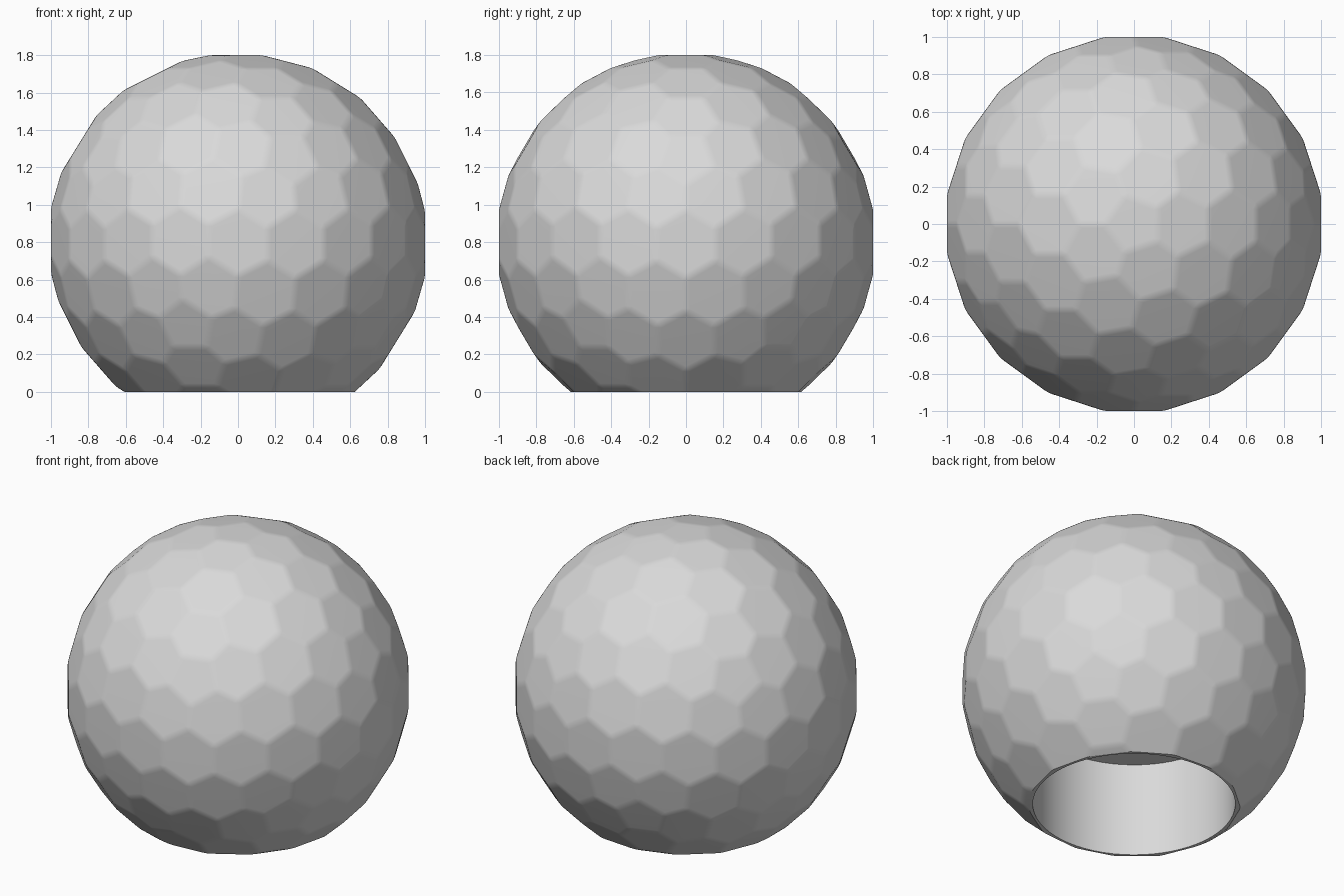
import bpy, bmesh, math
from mathutils import Vector

if "Cube" in bpy.data.objects:
    bpy.data.objects.remove(bpy.data.objects["Cube"])

CENTRE_Z = 0.80      # centre of the unit ball
HOLE_R = 0.595       # round socket in the base
HOLE_TOP = 0.61

mat = bpy.data.materials.new("light grey")
mat.diffuse_color = (0.7, 0.7, 0.7, 1)
mat.use_nodes = True
mat.node_tree.nodes["Principled BSDF"].inputs["Base Color"].default_value = mat.diffuse_color

# Triangulated sphere whose dual gives the hexagon and pentagon facets
ico = bmesh.new()
bmesh.ops.create_icosphere(ico, subdivisions=3, radius=1)
for v in ico.verts:
    v.co.normalize()
ico.normal_update()
ico.faces.index_update()

# Each triangle becomes a corner where three tangent planes meet
bm = bmesh.new()
corners = []
for f in ico.faces:
    d = f.normal.dot(f.verts[0].co)
    corners.append(bm.verts.new(f.normal / d))
for v in ico.verts:
    n = v.co
    a = n.orthogonal().normalized()
    b = n.cross(a)
    ring = sorted((corners[f.index] for f in v.link_faces),
                  key=lambda c: math.atan2(c.co.dot(b), c.co.dot(a)))
    bm.faces.new(ring)
ico.free()

# Soften the ridges between facets
bmesh.ops.bevel(bm, geom=bm.edges[:], offset=0.022, segments=2, profile=0.5,
                affect='EDGES', clamp_overlap=True)

# Lift to height and slice off the flat base
bmesh.ops.translate(bm, verts=bm.verts[:], vec=Vector((0, 0, CENTRE_Z)))
bmesh.ops.bisect_plane(bm, geom=bm.verts[:] + bm.edges[:] + bm.faces[:], dist=1e-5,
                       plane_co=(0, 0, 0), plane_no=(0, 0, -1), clear_outer=True)
bmesh.ops.holes_fill(bm, edges=[e for e in bm.edges if e.is_boundary], sides=0)
bmesh.ops.recalc_face_normals(bm, faces=bm.faces[:])
mesh = bpy.data.meshes.new("faceted_ball")
bm.to_mesh(mesh)
bm.free()
mesh.materials.append(mat)
ball = bpy.data.objects.new("faceted_ball", mesh)
bpy.context.collection.objects.link(ball)

# Socket bored up from the base
bpy.ops.mesh.primitive_cylinder_add(vertices=64, radius=HOLE_R, depth=HOLE_TOP + 0.5,
                                    location=(0, 0, (HOLE_TOP - 0.5) / 2))
cutter = bpy.context.object
cutter.name = "socket_cutter"
cutter.data.materials.append(mat)
cutter.hide_render = True

bpy.ops.object.select_all(action='DESELECT')
ball.select_set(True)
bpy.context.view_layer.objects.active = ball
cut = ball.modifiers.new("socket", 'BOOLEAN')
cut.operation = 'DIFFERENCE'
cut.solver = 'EXACT'
cut.object = cutter
bpy.ops.object.modifier_apply(modifier=cut.name)
bpy.data.objects.remove(cutter, do_unlink=True)

# Smooth ridges, crisp base rim
bpy.ops.object.shade_smooth_by_angle(angle=math.radians(30))
wn = ball.modifiers.new("flat_facets", 'WEIGHTED_NORMAL')
wn.keep_sharp = True
